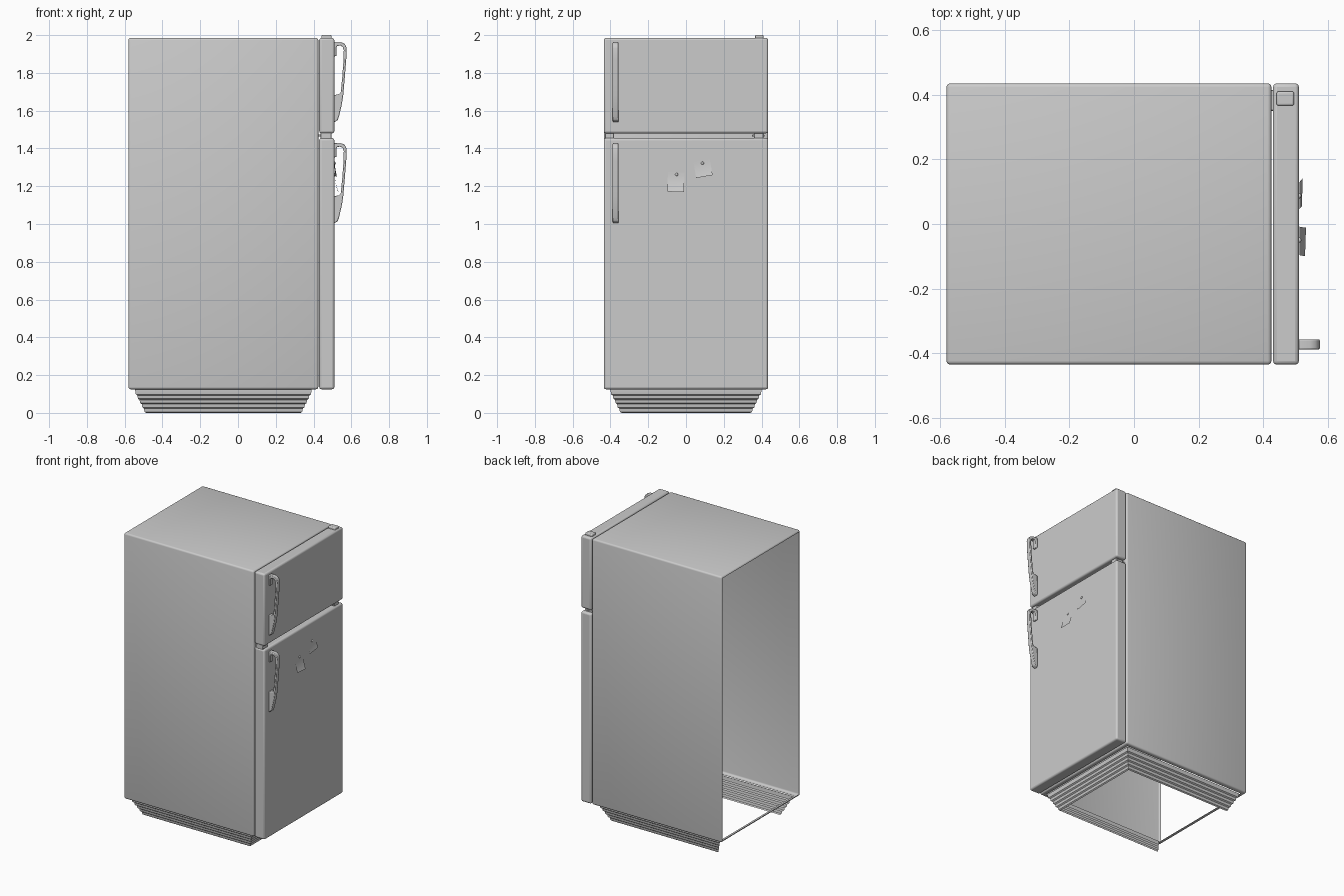
import bpy, bmesh, math
from mathutils import Vector, Matrix

if "Cube" in bpy.data.objects:
    bpy.data.objects.remove(bpy.data.objects["Cube"])


def finish(name, bm, bevel=0, segs=3, angle=35):
    bmesh.ops.recalc_face_normals(bm, faces=bm.faces)
    me = bpy.data.meshes.new(name)
    bm.to_mesh(me)
    bm.free()
    ob = bpy.data.objects.new(name, me)
    bpy.context.collection.objects.link(ob)
    if bevel:
        m = ob.modifiers.new("Bevel", 'BEVEL')
        m.width, m.segments, m.limit_method = bevel, segs, 'ANGLE'
    bpy.ops.object.select_all(action='DESELECT')
    ob.select_set(True)
    bpy.context.view_layer.objects.active = ob
    bpy.ops.object.shade_smooth_by_angle(angle=math.radians(angle))
    return ob


def box_mesh(lo, hi):
    lo, hi = Vector(lo), Vector(hi)
    bm = bmesh.new()
    bmesh.ops.create_cube(bm, size=1, matrix=Matrix.Translation((lo + hi) / 2)
                          @ Matrix.Diagonal((*(hi - lo), 1)))
    return bm


def box(name, lo, hi, bevel, segs=3):
    return finish(name, box_mesh(lo, hi), bevel, segs)


# Cabinet shell: open back, bottom reduced to a flange
X0, X1, Y, Z0, Z1 = -0.58, 0.425, 0.435, 0.125, 1.985
bm = box_mesh((X0, -Y, Z0), (X1, Y, Z1))
bmesh.ops.bevel(bm, geom=bm.edges[:], offset=0.012, segments=3, profile=0.5, affect='EDGES')
bm.normal_update()
back = max((f for f in bm.faces if f.normal.x < -0.99), key=lambda f: f.calc_area())
bmesh.ops.delete(bm, geom=[back], context='FACES')
bottom = max((f for f in bm.faces if f.normal.z < -0.99), key=lambda f: f.calc_area())
bmesh.ops.inset_region(bm, faces=[bottom], thickness=0.024)
bmesh.ops.delete(bm, geom=[bottom], context='FACES')
finish("cabinet", bm)

# Stepped skirt on the front and both sides
profile = [(0.036, Z0), (0.036, 0.115)]
inset, z = 0.036, 0.115
for i in range(5):
    profile += [(inset + 0.003, z - 0.017), (inset + 0.0115, z - 0.023)]
    inset, z = inset + 0.0115, z - 0.023
bm = bmesh.new()
rows = [[bm.verts.new(p) for p in ((X0 + d, Y - d, h), (X1 - d, Y - d, h),
                                   (X1 - d, d - Y, h), (X0 + d, d - Y, h))]
        for d, h in profile]
for a, b in zip(rows, rows[1:]):
    for i in range(3):
        bm.faces.new((a[i], a[i + 1], b[i + 1], b[i]))
finish("skirt", bm, angle=15)

# Doors
box("freezer_door", (0.43, -Y, 1.48), (0.51, Y, 1.985), 0.012)
box("main_door", (0.43, -Y, 0.125), (0.51, Y, 1.455), 0.012)

# Hinge cap and the blocks between the doors
box("top_hinge_cap", (0.441, 0.366, 1.975), (0.495, 0.41, 2.0), 0.006)
for name, y0, y1 in (("hinge_block", 0.36, 0.41), ("spacer_block", -0.43, -0.38)):
    box(name, (0.437, y0, 1.45), (0.495, y1, 1.485), 0.003, 1)
box("hinge_plate", (0.42, 0.35, 1.462), (0.49, 0.415, 1.473), 0.002, 1)

# Handles: side outline in x and z, extruded across
outline = [(0.508, 1.963), (0.545, 1.963), (0.561, 1.957), (0.571, 1.945), (0.575, 1.928),
           (0.573, 1.87), (0.564, 1.76), (0.557, 1.68), (0.55, 1.635), (0.535, 1.57),
           (0.528, 1.55), (0.508, 1.538), (0.508, 1.682), (0.538, 1.688), (0.544, 1.70),
           (0.552, 1.78), (0.558, 1.86), (0.56, 1.92), (0.555, 1.937), (0.543, 1.945),
           (0.525, 1.943), (0.522, 1.935), (0.522, 1.89), (0.508, 1.887)]
for name, dz in (("freezer_handle", 0), ("main_handle", -0.535)):
    bm = bmesh.new()
    face = bm.faces.new([bm.verts.new((x, -0.388, z + dz)) for x, z in outline])
    side = bmesh.ops.extrude_face_region(bm, geom=[face])
    bmesh.ops.translate(bm, vec=(0, 0.031, 0),
                        verts=[v for v in side["geom"] if isinstance(v, bmesh.types.BMVert)])
    finish(name, bm, 0.004, 2, 50)

# Curled paper notes held by round magnets
for i, (cy, cz, rot, curl) in enumerate(((-0.052, 1.262, -2, 0.019), (0.085, 1.322, 10, 0.009))):
    bm = bmesh.new()
    bmesh.ops.create_grid(bm, x_segments=4, y_segments=8, size=0.5)
    for v in bm.verts:
        u, t = v.co.x, 0.5 - v.co.y
        w, h = u * 0.088, 0.012 - t * (0.104 if i == 0 else 0.084)
        a = math.radians(rot)
        v.co = (0.5115 + curl * t * t + 0.003 * u * t,
                cy + w * math.cos(a) - h * math.sin(a),
                cz + w * math.sin(a) + h * math.cos(a))
    finish(f"paper_note_{i + 1}", bm)
    bm = bmesh.new()
    bmesh.ops.create_uvsphere(bm, u_segments=16, v_segments=8, radius=0.008,
                              matrix=Matrix.Translation((0.512, cy + 0.002, cz))
                              @ Matrix.Diagonal((0.7, 1, 1, 1)))
    finish(f"magnet_{i + 1}", bm)
